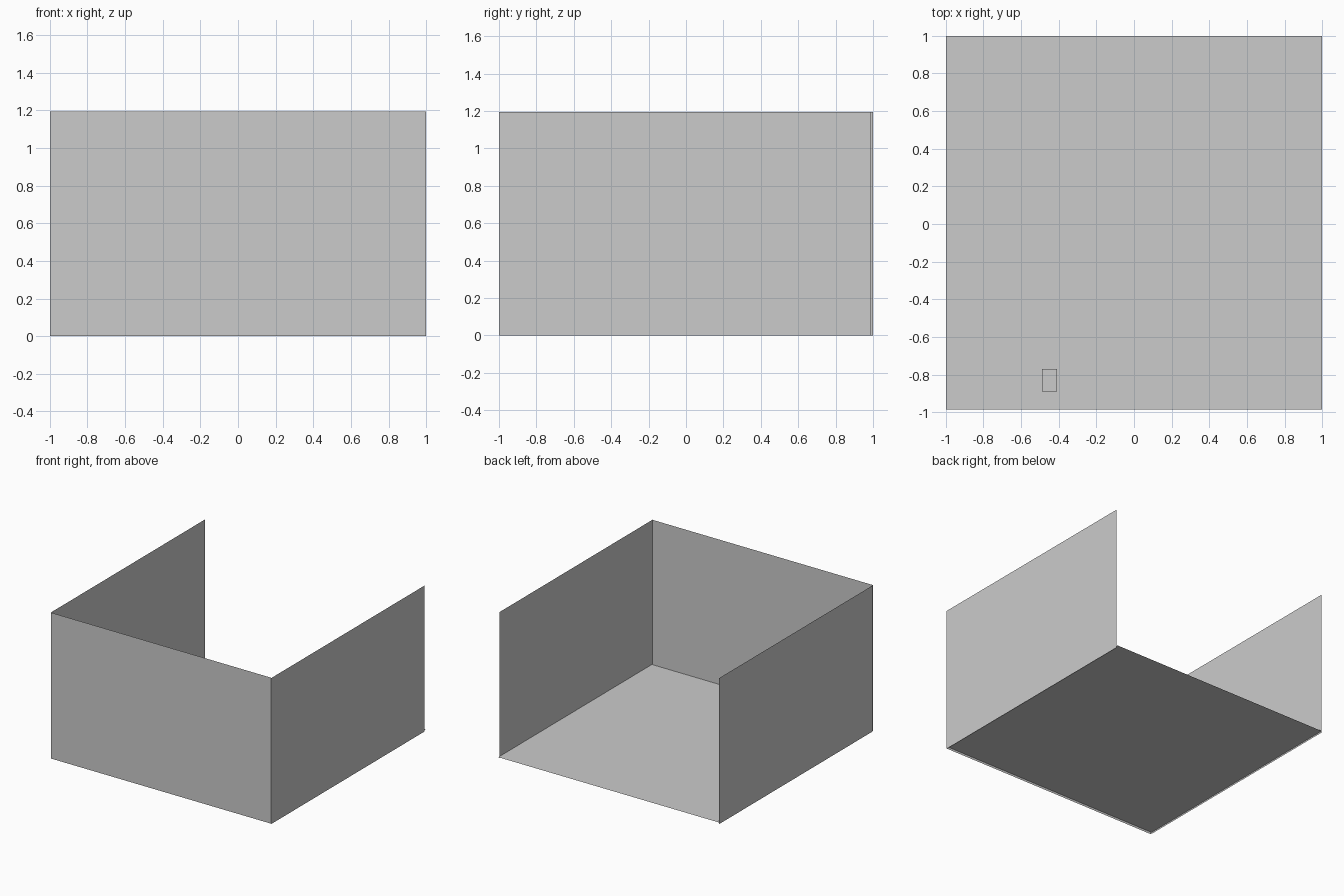
import bpy, bmesh
from mathutils import Vector

if "Cube" in bpy.data.objects:
    bpy.data.objects.remove(bpy.data.objects["Cube"])


def sheet(name, origin, u, v):
    """Single flat panel spanned by edge vectors u and v."""
    o, u, v = Vector(origin), Vector(u), Vector(v)
    bm = bmesh.new()
    bm.faces.new([bm.verts.new(p) for p in (o, o + u, o + u + v, o + v)])
    mesh = bpy.data.meshes.new(name)
    bm.to_mesh(mesh)
    bm.free()
    obj = bpy.data.objects.new(name, mesh)
    bpy.context.collection.objects.link(obj)
    return obj


HEIGHT = 1.195
GAP = 0.013          # small offset between neighbouring panels
SPAN = 2 - GAP

# Floor panel, just above the lower edge of the walls
sheet("floor", (-1, -1 + GAP, GAP), (2, 0, 0), (0, SPAN, 0))

# Three walls, open at the back
sheet("front_wall", (-1, -1 + GAP / 2, 0), (2, 0, 0), (0, 0, HEIGHT))
sheet("right_wall", (1, -1, 0), (0, SPAN, 0), (0, 0, HEIGHT))
sheet("left_wall", (-1, 1, 0), (0, -SPAN, 0), (0, 0, HEIGHT))

# Small block standing on the floor near the front wall
bpy.ops.mesh.primitive_cube_add(size=1, location=(-0.45, -0.83, GAP + 0.05))
block = bpy.context.object
block.name = "small_block"
block.scale = (0.08, 0.12, 0.10)
